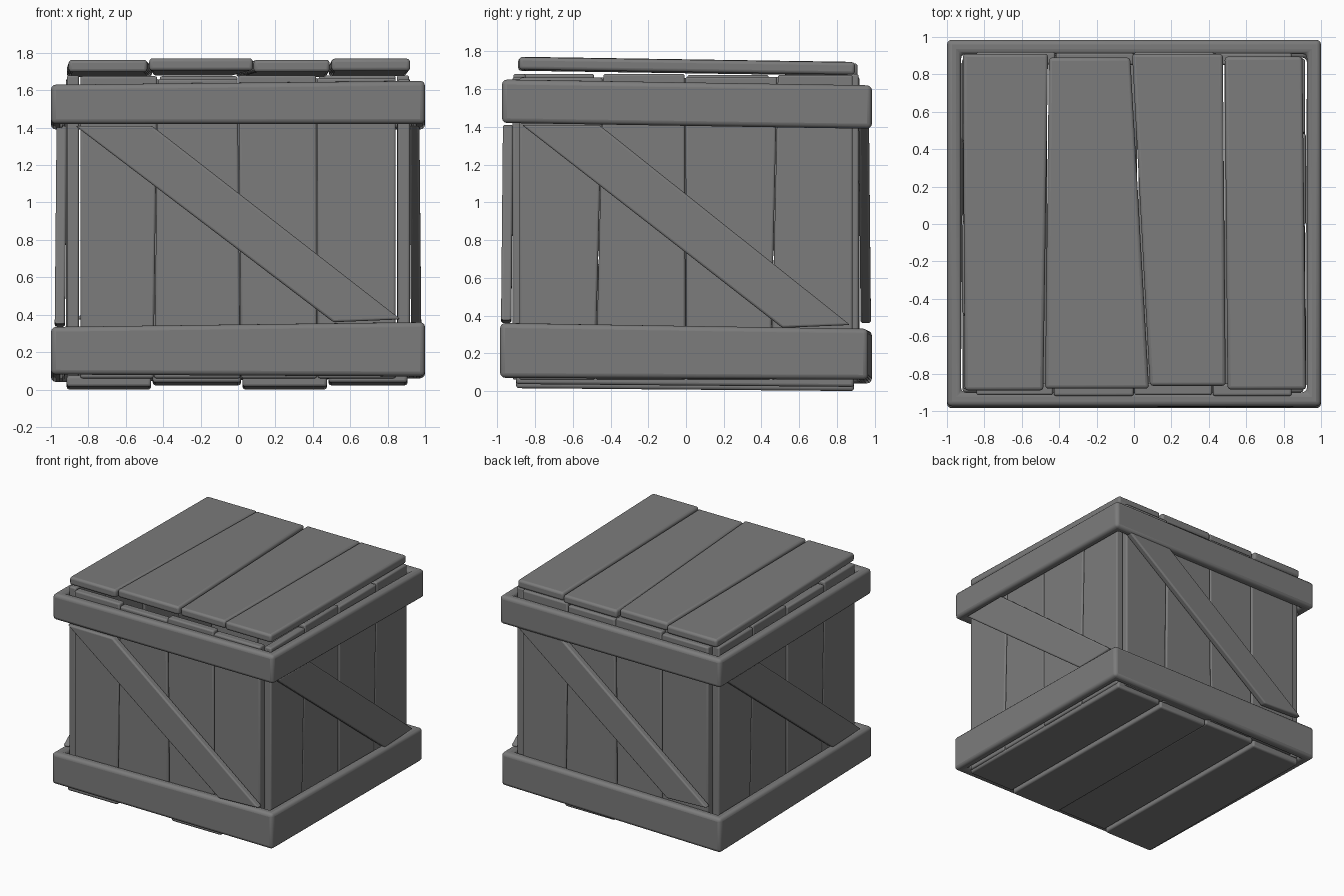
import bpy
import bmesh
from math import pi
from mathutils import Matrix, Vector

cube = bpy.data.objects.get("Cube")
if cube:
    bpy.data.objects.remove(cube, do_unlink=True)

wood = bpy.data.materials.new("grey wood")
wood.use_nodes = True
wood.diffuse_color = (0.2, 0.2, 0.2, 1)
wood.node_tree.nodes["Principled BSDF"].inputs["Base Color"].default_value = (0.2, 0.2, 0.2, 1)


def finish(name, bm, radius, turn=Matrix()):
    """Turn a bmesh into a softly bevelled wooden part."""
    bmesh.ops.recalc_face_normals(bm, faces=bm.faces)
    mesh = bpy.data.meshes.new(name)
    bm.transform(turn)
    bm.to_mesh(mesh)
    bm.free()
    mesh.materials.append(wood)
    obj = bpy.data.objects.new(name, mesh)
    bpy.context.collection.objects.link(obj)
    bevel = obj.modifiers.new("soft edges", "BEVEL")
    bevel.width = radius
    bevel.segments = 3
    bevel.limit_method = "ANGLE"
    bpy.ops.object.select_all(action="DESELECT")
    obj.select_set(True)
    bpy.context.view_layer.objects.active = obj
    bpy.ops.object.shade_smooth_by_angle(angle=pi / 5)
    return obj


def board(name, corners, depth, radius=0.015, turn=Matrix()):
    """A four-cornered board, pushed out along the depth vector."""
    bm = bmesh.new()
    near = [bm.verts.new(c) for c in corners]
    far = [bm.verts.new(Vector(c) + Vector(depth)) for c in corners]
    bm.faces.new(near)
    bm.faces.new(far)
    for i in range(4):
        j = (i + 1) % 4
        bm.faces.new((near[i], near[j], far[j], far[i]))
    return finish(name, bm, radius, turn)


def frame(name, outline, lows, highs, wall=0.075):
    """A square band with its own low and high level at each corner."""
    bm = bmesh.new()
    loops = []
    for inset, levels in ((0, lows), (0, highs), (wall, highs), (wall, lows)):
        loops.append([bm.verts.new((x - inset * (1 if x > 0 else -1),
                                    y - inset * (1 if y > 0 else -1), z))
                      for (x, y), z in zip(outline, levels)])
    for a in range(4):
        b = (a + 1) % 4
        for i in range(4):
            j = (i + 1) % 4
            bm.faces.new((loops[a][i], loops[a][j], loops[b][j], loops[b][i]))
    return finish(name, bm, 0.026)


# Bands around the bottom and the top
frame("bottom_band", [(-1, -0.985), (1, -0.985), (1, 0.965), (-1, 0.985)],
      (0.08, 0.07, 0.06, 0.04), (0.335, 0.36, 0.33, 0.32))
frame("top_band", [(-1, -0.975), (1, -0.975), (1, 0.985), (-1, 0.985)],
      (1.42, 1.42, 1.39, 1.39), (1.63, 1.65, 1.62, 1.62))

# Four walls: upright planks and one diagonal brace each
seams_low = ((-0.45, 0.015, 0.425), (-0.48, 0.0, 0.45))
seams_high = ((-0.43, 0.0, 0.42), (-0.44, -0.005, 0.485))
tops = (1.675, 1.66, 1.68, 1.665)
for k, side in enumerate(("front", "left", "back", "right")):
    turn = Matrix.Rotation(k * pi / 2, 4, "Z")
    half = 0.845 if k % 2 == 0 else 0.885
    low = (-half, *seams_low[k % 2], half)
    high = (-half, *seams_high[k % 2], half)
    for i in range(4):
        y = -0.85 - 0.004 * ((i + k) % 2)
        board(f"{side}_plank_{i + 1}",
              [(low[i] + 0.002, y, 0.06), (low[i + 1] - 0.002, y, 0.06),
               (high[i + 1] - 0.002, y, tops[(i + k) % 4]),
               (high[i] + 0.002, y, tops[(i + k) % 4])],
              (0, -0.065, 0), 0.012, turn)
    foot = 0.36 if k % 2 == 0 else 0.335
    board(f"{side}_brace",
          [(-0.87, -0.915, 1.41), (-0.46, -0.915, 1.41),
           (0.87, -0.925, foot + 0.015), (0.51, -0.925, foot)],
          (0, -0.055, 0), 0.012, turn)

# Lid planks: x at the front and back of each edge, then y ends and lift
lid = (
    (-0.905, -0.485, -0.915, -0.46, -0.89, 0.91, -0.005),
    (-0.475, 0.08, -0.455, -0.02, -0.88, 0.89, 0.003),
    (0.085, 0.49, -0.01, 0.475, -0.865, 0.91, -0.005),
    (0.5, 0.92, 0.485, 0.9, -0.885, 0.895, 0.001),
)
for i, (fa, fb, ba, bb, y0, y1, lift) in enumerate(lid):
    board(f"lid_plank_{i + 1}",
          [(fa, y0, 1.702 + lift), (fb, y0, 1.702 + lift),
           (bb, y1, 1.675 + lift), (ba, y1, 1.675 + lift)], (0, 0, 0.066), 0.018)

# Floor planks, every other one dropping lower
edges = (-0.92, -0.46, 0.02, 0.48, 0.91)
for i in range(4):
    drop = 0.0 if i % 2 == 0 else 0.022
    board(f"floor_plank_{i + 1}",
          [(edges[i] + 0.004, -0.9, drop + 0.015), (edges[i + 1] - 0.004, -0.9, drop + 0.015),
           (edges[i + 1] - 0.004, 0.89, drop), (edges[i] + 0.004, 0.89, drop)],
          (0, 0, 0.06), 0.015)
